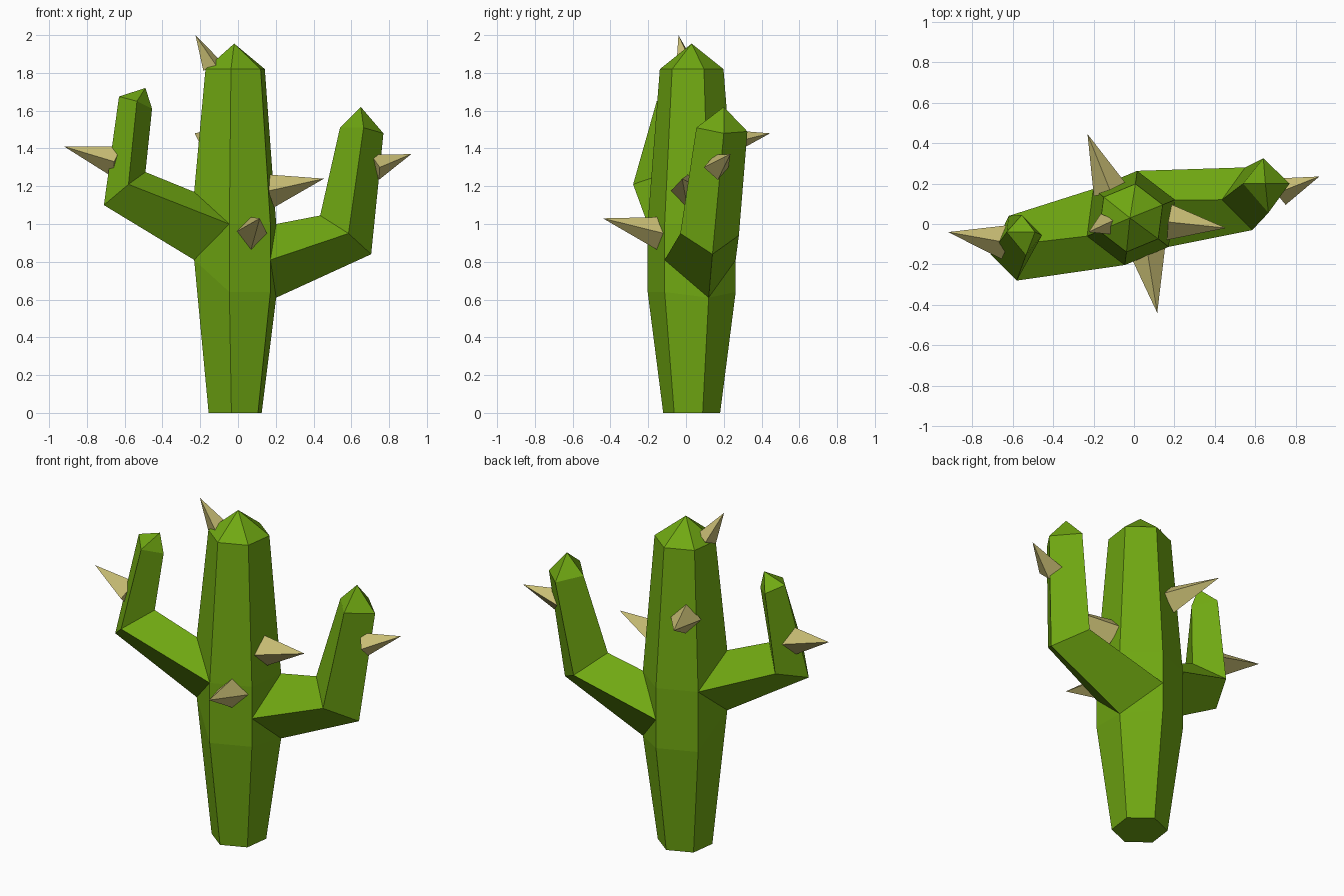
import bpy, bmesh, math
from mathutils import Vector

if "Cube" in bpy.data.objects:
    bpy.data.objects.remove(bpy.data.objects["Cube"])


def material(name, rgb):
    m = bpy.data.materials.new(name)
    m.diffuse_color = (*rgb, 1)
    m.use_nodes = True
    m.node_tree.nodes["Principled BSDF"].inputs["Base Color"].default_value = m.diffuse_color
    return m


green = material("cactus green", (0.162, 0.392, 0.006))
straw = material("pale straw", (0.58, 0.51, 0.175))


def loft(name, rings, tip, mat, start=None):
    """Flat-sided skin through rings, closed by a tip and a flat base or start point."""
    bm = bmesh.new()
    loops = [[bm.verts.new(p) for p in r] for r in rings]
    n = len(loops[0])
    for a, b in zip(loops, loops[1:]):
        for i in range(n):
            j = (i + 1) % n
            bm.faces.new((a[i], a[j], b[j], b[i]))

    def fan(loop, point):
        v = bm.verts.new(point)
        for i in range(n):
            bm.faces.new((loop[i], loop[(i + 1) % n], v))

    fan(loops[-1], tip)
    if start:
        fan(loops[0], start)
    else:
        bm.faces.new(loops[0])
    bmesh.ops.recalc_face_normals(bm, faces=bm.faces[:])
    me = bpy.data.meshes.new(name)
    bm.to_mesh(me)
    bm.free()
    me.materials.append(mat)
    ob = bpy.data.objects.new(name, me)
    bpy.context.collection.objects.link(ob)
    return ob


# Hexagonal trunk: ring corners run anticlockwise from the front edge
CX, CY, R = -0.015, 0.03, 0.235


def corner(i, z, r=R):
    a = math.radians(-97.5 + 60 * i)
    return (CX + r * math.cos(a), CY + r * math.sin(a), z)


def hexagon(r, heights):
    return [corner(i, z, r) for i, z in enumerate(heights)]


loft("trunk", [
    hexagon(0.152, [0] * 6),
    hexagon(R, [0.64, 0.64, 0.61, 0.64, 0.64, 0.81]),
    hexagon(R, [1.0, 1.0, 1.0, 1.0, 1.0, 1.17]),
    hexagon(0.17, [1.82] * 6),
], (-0.02, 0.03, 1.955), green)

# Four-sided arms: each ring is bottom/outer, front, top/inner, back
loft("left_arm", [
    [corner(5, 0.81), corner(0, 1.0), corner(5, 1.17), corner(4, 1.0)],
    [(-0.71, -0.15, 1.10), (-0.58, -0.28, 1.21), (-0.49, -0.09, 1.275), (-0.62, 0.04, 1.17)],
    [(-0.63, -0.04, 1.675), (-0.535, -0.155, 1.65), (-0.455, -0.055, 1.61), (-0.555, 0.045, 1.635)],
], (-0.49, -0.04, 1.72), green, start=(CX, CY, 1.0))

loft("right_arm", [
    [corner(2, 0.61), corner(1, 0.81), corner(2, 1.0), corner(3, 0.81)],
    [(0.705, 0.14, 0.84), (0.585, -0.03, 0.95), (0.435, 0.12, 1.045), (0.55, 0.28, 0.94)],
    [(0.77, 0.20, 1.48), (0.665, 0.055, 1.51), (0.54, 0.20, 1.51), (0.64, 0.325, 1.49)],
], (0.65, 0.20, 1.62), green, start=(CX, CY, 0.81))


# Four-sided spines, each from base centre to tip
def spine(name, base, tip, r):
    base, tip = Vector(base), Vector(tip)
    d = (tip - base).normalized()
    side = d.cross(Vector((0, 0, 1))).normalized()
    up = side.cross(d)
    ring = [base + side * r, base + up * r, base - side * r, base - up * r]
    loft(name, [ring], tip, straw)


spine("front_spine", (0.065, -0.13, 0.95), (0.115, -0.44, 1.03), 0.09)
spine("right_spine", (0.17, 0.01, 1.175), (0.455, -0.02, 1.24), 0.09)
spine("back_spine", (-0.12, 0.17, 1.42), (-0.23, 0.445, 1.48), 0.085)
spine("left_arm_spine", (-0.64, -0.09, 1.33), (-0.92, -0.04, 1.41), 0.085)
spine("right_arm_spine", (0.725, 0.16, 1.30), (0.917, 0.235, 1.37), 0.07)
spine("top_spine", (-0.14, 0.0, 1.84), (-0.225, -0.04, 2.0), 0.056)
